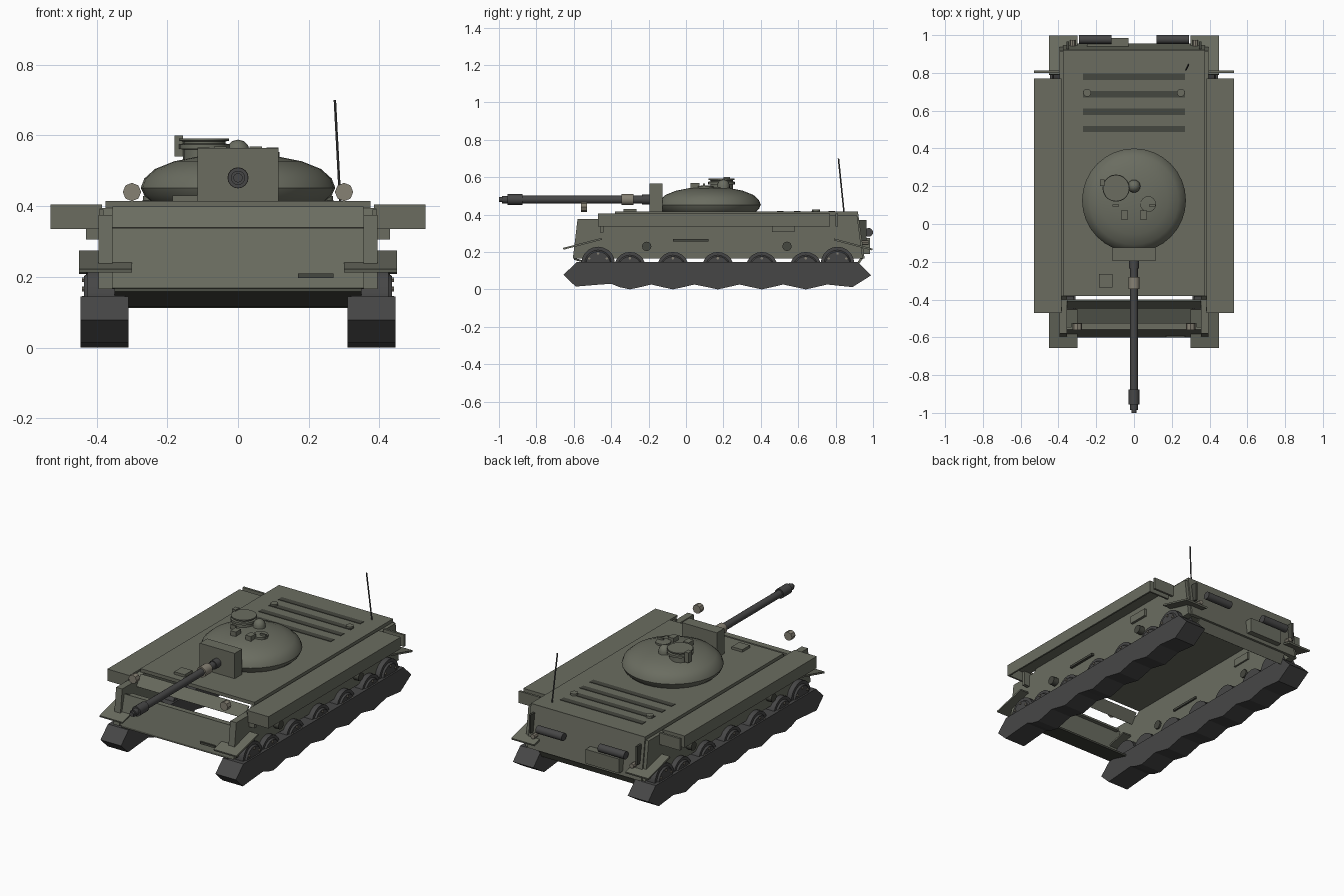
import bpy, bmesh
from math import pi, cos, sin, radians
from mathutils import Vector


def mat(name, c):
    m = bpy.data.materials.new(name)
    m.diffuse_color = (*c, 1)
    return m


OLIVE = mat("olive", (0.145, 0.152, 0.118))
DARK = mat("dark_metal", (0.062, 0.062, 0.062))
GRILL = mat("grille", (0.06, 0.063, 0.05))
LAMP = mat("lamp", (0.24, 0.22, 0.175))


def make(name, bm, m, smooth=False):
    bmesh.ops.recalc_face_normals(bm, faces=bm.faces)
    me = bpy.data.meshes.new(name)
    bm.to_mesh(me)
    bm.free()
    ob = bpy.data.objects.new(name, me)
    bpy.context.collection.objects.link(ob)
    me.materials.append(m)
    if smooth:
        bpy.ops.object.select_all(action='DESELECT')
        ob.select_set(True)
        bpy.context.view_layer.objects.active = ob
        bpy.ops.object.shade_smooth_by_angle(angle=radians(35))
    return ob


def box(name, x0, x1, y0, y1, z0, z1, m=OLIVE):
    return prism(name, [(y0, z0), (y1, z0), (y1, z1), (y0, z1)], x0, x1, m)


def prism(name, pts, x0, x1, m=OLIVE):
    """Extrude a (y, z) outline from x0 to x1."""
    bm = bmesh.new()
    f = bm.faces.new([bm.verts.new((x0, y, z)) for y, z in pts])
    r = bmesh.ops.extrude_face_region(bm, geom=[f])
    bmesh.ops.translate(bm, vec=(x1 - x0, 0, 0),
                        verts=[v for v in r["geom"] if isinstance(v, bmesh.types.BMVert)])
    return make(name, bm, m)


def plate(name, a, b, t, x0, x1, m=OLIVE):
    """Thin plate between two (y, z) points."""
    a, b = Vector(a), Vector(b)
    d = (b - a).normalized() * t
    n = Vector((-d.y, d.x))
    return prism(name, [a, b, b + n, a + n], x0, x1, m)


def rod(name, a, b, r, m=DARK, n=16, r2=None):
    a, b = Vector(a), Vector(b)
    bm = bmesh.new()
    bmesh.ops.create_cone(bm, cap_ends=True, segments=n, radius1=r,
                          radius2=r if r2 is None else r2, depth=(b - a).length)
    q = Vector((0, 0, 1)).rotation_difference(b - a)
    bmesh.ops.rotate(bm, verts=bm.verts, cent=(0, 0, 0), matrix=q.to_matrix())
    bmesh.ops.translate(bm, verts=bm.verts, vec=(a + b) / 2)
    return make(name, bm, m, True)


def lathe(name, c, profile, m=OLIVE, n=32):
    """Revolve (r, z) profile around a vertical axis."""
    bm = bmesh.new()
    vs = [bm.verts.new((c[0] + r, c[1], z)) for r, z in profile]
    es = [bm.edges.new(p) for p in zip(vs, vs[1:])]
    bmesh.ops.spin(bm, geom=vs + es, cent=(c[0], c[1], 0), axis=(0, 0, 1),
                   angle=2 * pi, steps=n)
    bmesh.ops.remove_doubles(bm, verts=bm.verts, dist=1e-5)
    return make(name, bm, m, True)


def both(ob):
    md = ob.modifiers.new("mirror", 'MIRROR')
    md.use_axis[0] = True
    return ob


# Hull: open-bottomed shell
both(prism("hull_side", [(-0.605, 0.165), (0.945, 0.165), (0.915, 0.395),
                         (-0.38, 0.395), (-0.40, 0.375), (-0.58, 0.375)], 0.355, 0.395))
box("deck", -0.375, 0.375, -0.38, 0.92, 0.395, 0.415)
plate("upper_front_strip", (-0.44, 0.335), (-0.40, 0.395), 0.008, -0.355, 0.355)
plate("glacis", (-0.585, 0.165), (-0.545, 0.335), 0.015, -0.355, 0.355)
plate("lower_front", (-0.60, 0.158), (-0.44, 0.115), 0.01, -0.35, 0.35, GRILL)
plate("rear_plate", (0.955, 0.165), (0.92, 0.41), 0.02, -0.375, 0.375)
plate("lower_rear", (0.91, 0.112), (0.945, 0.165), 0.012, -0.31, 0.31)

# Sponsons: shelves with turned-down edges
both(box("sponson_top", 0.385, 0.53, -0.47, 0.77, 0.393, 0.405))
both(box("sponson_lip", 0.52, 0.53, -0.47, 0.77, 0.335, 0.393))
for y in (-0.47, 0.76):
    both(box("sponson_end", 0.39, 0.52, y, y + 0.01, 0.335, 0.393))
both(box("rear_flap", 0.395, 0.53, 0.80, 0.813, 0.335, 0.405))
both(box("front_bracket", 0.38, 0.43, -0.46, -0.44, 0.305, 0.39))

# Fenders
both(plate("front_fender", (-0.655, 0.212), (-0.45, 0.265), 0.01, 0.30, 0.45))
both(plate("rear_fender", (0.79, 0.262), (0.995, 0.208), 0.01, 0.30, 0.45))

# Tracks with a wavy underside
wheels = [-0.30, -0.07, 0.17, 0.405, 0.64]
bottom = [(-0.655, 0.078), (-0.59, 0.015), (-0.47, 0.025), (-0.40, 0.03)]
for y in wheels:
    bottom += [(y - 0.055, 0.012), (y, 0.0), (y + 0.055, 0.012), (y + 0.115, 0.026)]
bottom += [(0.89, 0.012), (0.99, 0.075), (0.92, 0.145), (-0.585, 0.145)]
both(prism("track", bottom, 0.31, 0.445, DARK))

# Road wheels and end wheels with bolted rims
for y, z, r in [(y, 0.115, 0.085) for y in wheels] + [(-0.47, 0.138, 0.09), (0.81, 0.138, 0.09)]:
    both(rod("wheel", (0.32, y, z), (0.425, y, z), r, DARK, 20))
    both(rod("wheel_rim", (0.425, y, z), (0.435, y, z), r * 0.8, DARK, 20, r * 0.72))
    for k in range(6):
        a = k * pi / 3 + pi / 6
        p = (y + 0.6 * r * cos(a), z + 0.6 * r * sin(a))
        both(rod("wheel_bolt", (0.43, *p), (0.441, *p), 0.007, LAMP, 6))

# Side fittings
for y in (-0.21, 0.54):
    both(rod("return_roller", (0.345, y, 0.23), (0.43, y, 0.23), 0.025, GRILL, 12))
both(box("tool_bar", 0.345, 0.41, -0.07, 0.12, 0.255, 0.268, GRILL))
both(box("side_box", 0.345, 0.41, 0.46, 0.58, 0.308, 0.352))

# Front fittings
box("tow_bar", 0.17, 0.27, -0.60, -0.57, 0.197, 0.21, GRILL)
box("front_rail", -0.33, 0.33, -0.555, -0.525, 0.325, 0.337)
both(rod("headlight", (0.30, -0.562, 0.44), (0.30, -0.528, 0.44), 0.026, LAMP, 8))

# Turret
lathe("turret", (0, 0.125), [(0, 0.41), (0.245, 0.412), (0.265, 0.43), (0.275, 0.452),
      (0.265, 0.478), (0.235, 0.505), (0.18, 0.527), (0.11, 0.541), (0, 0.547)], OLIVE, 32)
box("mantlet", -0.115, 0.115, -0.195, -0.125, 0.415, 0.565)

# Gun
for name, y0, y1, r, m in [("barrel", -0.90, -0.19, 0.021, DARK),
                           ("barrel_collar", -0.235, -0.19, 0.026, DARK),
                           ("barrel_sleeve", -0.345, -0.28, 0.03, LAMP),
                           ("muzzle_brake", -0.955, -0.875, 0.029, DARK),
                           ("muzzle_tip", -0.985, -0.955, 0.02, DARK),
                           ("muzzle_end", -1.0, -0.985, 0.013, DARK)]:
    rod(name, (0, y0, 0.48), (0, y1, 0.48), r, m)

# Cupola and turret roof fittings
lathe("cupola", (-0.095, 0.19), [(0, 0.53), (0.06, 0.53), (0.06, 0.56), (0.072, 0.562),
      (0.072, 0.575), (0.06, 0.577), (0.06, 0.583), (0.07, 0.585), (0.07, 0.592), (0, 0.592)], OLIVE, 20)
box("cupola_hinge", -0.18, -0.155, 0.20, 0.235, 0.54, 0.60)
lathe("roof_dome", (0, 0.20), [(0.034, 0.53), (0.034, 0.556), (0.028, 0.573), (0.016, 0.584), (0, 0.588)], OLIVE, 16)
both(box("periscope", 0.032, 0.068, 0.025, 0.072, 0.53, 0.568))
lathe("loader_hatch", (0.075, 0.105), [(0, 0.53), (0.042, 0.53), (0.042, 0.553), (0, 0.556)], OLIVE, 16)
both(box("roof_handle", 0.08, 0.115, 0.092, 0.102, 0.53, 0.566))

# Deck fittings
for y in (0.78, 0.688, 0.595, 0.503):
    box("engine_grille", -0.27, 0.27, y - 0.017, y + 0.017, 0.41, 0.418, GRILL)
both(rod("filler_cap", (0.248, 0.695, 0.41), (0.248, 0.695, 0.428), 0.021, OLIVE, 12))
box("driver_hatch", -0.185, -0.115, -0.335, -0.265, 0.41, 0.43)
rod("antenna", (0.289, 0.845, 0.41), (0.274, 0.815, 0.70), 0.004, DARK, 6)

# Rear fittings
both(rod("rear_drum", (0.118, 0.977, 0.305), (0.29, 0.977, 0.305), 0.023, DARK))
both(box("drum_strap", 0.345, 0.357, 0.92, 0.965, 0.26, 0.37, GRILL))
box("rear_box", -0.25, -0.03, 0.93, 0.985, 0.19, 0.275)
both(rod("rear_lamp", (0.325, 0.93, 0.25), (0.325, 0.975, 0.25), 0.014, LAMP, 8))
